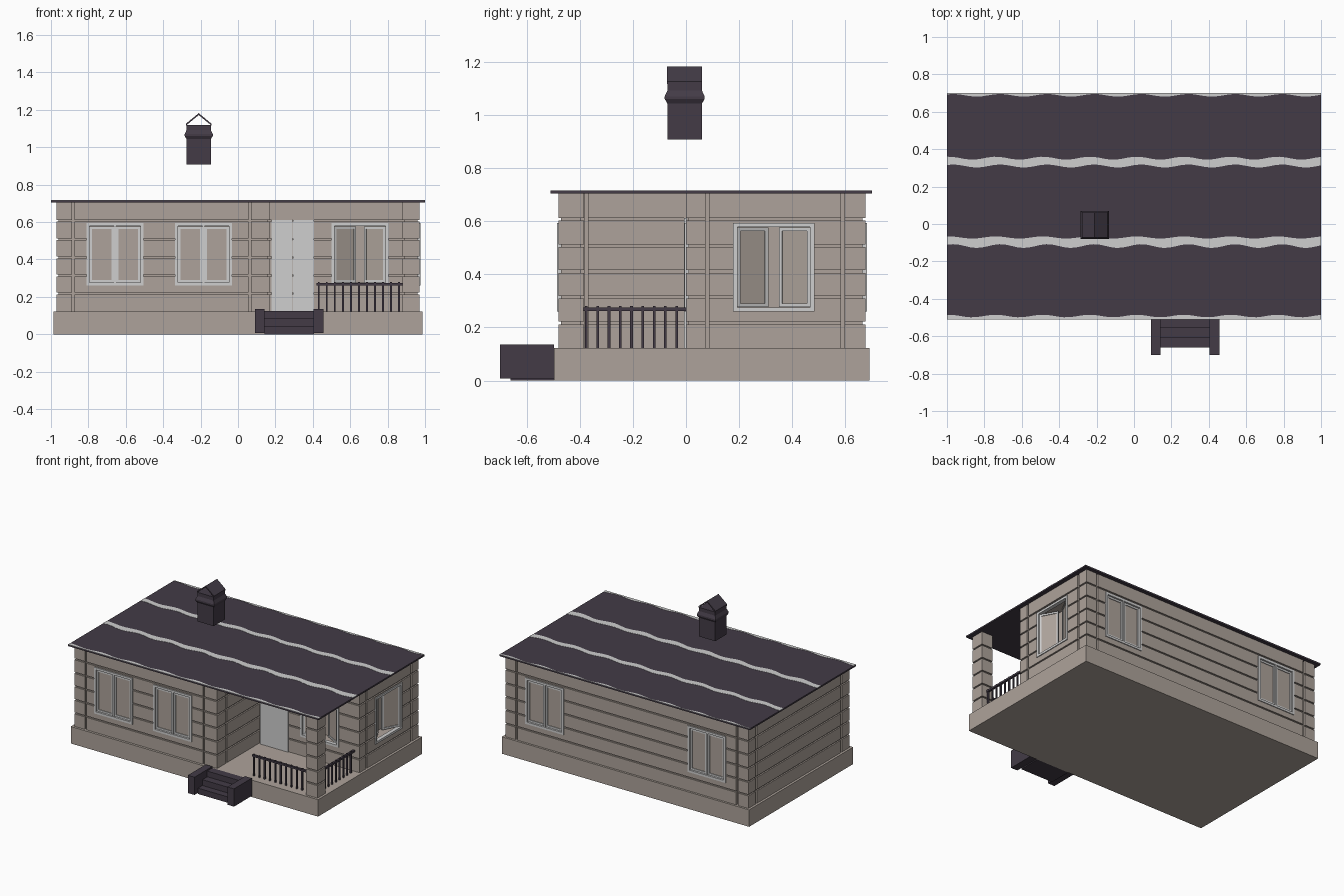
import bpy, bmesh, math
from mathutils import Matrix, Vector

if "Cube" in bpy.data.objects:
    bpy.data.objects.remove(bpy.data.objects["Cube"])


def material(name, rgb):
    m = bpy.data.materials.new(name)
    m.diffuse_color = (*rgb, 1)
    m.use_nodes = True
    m.node_tree.nodes["Principled BSDF"].inputs["Base Color"].default_value = m.diffuse_color
    return m


TAUPE = material("taupe_wall", (0.42, 0.365, 0.325))
DARK = material("dark_plum", (0.056, 0.044, 0.062))
WHITE = material("pale_grey", (0.62, 0.62, 0.62))
I = Matrix.Identity(4)


def box(bm, lo, hi, M=I):
    lo, hi = Vector(lo), Vector(hi)
    s = hi - lo
    T = M @ Matrix.Translation((lo + hi) / 2) @ Matrix.Diagonal((*s, 1))
    bmesh.ops.create_cube(bm, size=1, matrix=T)


def finish(bm, name, mat):
    bmesh.ops.recalc_face_normals(bm, faces=bm.faces)
    me = bpy.data.meshes.new(name)
    bm.to_mesh(me)
    bm.free()
    me.materials.append(mat)
    ob = bpy.data.objects.new(name, me)
    bpy.context.collection.objects.link(ob)
    return ob


def boxes(name, mat, items):
    bm = bmesh.new()
    for lo, hi in items:
        box(bm, lo, hi)
    return finish(bm, name, mat)


def loft(name, mat, rings):
    """Closed solid through rings of equal point count."""
    bm = bmesh.new()
    vs = [[bm.verts.new(p) for p in r] for r in rings]
    n = len(vs[0])
    for a, b in zip(vs, vs[1:]):
        for i in range(n):
            j = (i + 1) % n
            bm.faces.new((a[i], a[j], b[j], b[i]))
    bm.faces.new(vs[0][::-1])
    bm.faces.new(vs[-1])
    return finish(bm, name, mat)


# plank-clad walls: outline with vertical grooves, stacked with horizontal grooves
LEVELS = [0.12, 0.217, 0.314, 0.411, 0.508, 0.607, 0.708]
D, ND, NW, GAP = 0.010, 0.016, 0.007, 0.005


def clad(name, corners, notches):
    pts = [Vector(c) for c in corners]
    n = len(pts)
    outer, core = [], []
    for i, p in enumerate(pts):
        e0 = (p - pts[i - 1]).normalized()
        e1 = (pts[(i + 1) % n] - p).normalized()
        n0, n1 = Vector((-e0.y, e0.x)), Vector((-e1.y, e1.x))
        outer.append(p)
        core.append(p + D * (n0 + n1))
        for s in notches.get(i, []):
            for off, depth in ((-NW, 0), (-NW, ND), (NW, ND), (NW, 0)):
                q = p + e1 * (s + off)
                outer.append(q + n1 * depth)
                core.append(q + n1 * max(depth, D))
    rings = []
    for k, z in enumerate(LEVELS):
        if k == 0 or k == len(LEVELS) - 1:
            rings.append([(p.x, p.y, z) for p in outer])
        else:
            for src, dz in ((outer, -GAP), (core, -GAP), (core, GAP), (outer, GAP)):
                rings.append([(p.x, p.y, z + dz) for p in src])
    return loft(name, TAUPE, rings)


walls = clad("house_walls",
             [(-.97, -.48), (.17, -.48), (.17, 0), (.97, 0), (.97, .675), (-.97, .675)],
             {0: [.09, 1.032], 1: [.105], 3: [.08, .59], 4: [.09, 1.85], 5: [.09, 1.06]})
clad("porch_pillar", [(.88, -.48), (.97, -.48), (.97, -.385), (.88, -.385)], {})

# foundation and porch floor
boxes("foundation", TAUPE, [((-.987, -.497, 0), (.987, .69, .122))])

# windows: (x, y, rotation, sash opening angle)
WINDOWS = [(-.657, -.48, 0, 0), (-.185, -.48, 0, 0), (.652, 0, 0, 28),
           (.97, .33, 90, 28), (.655, .675, 180, 0), (-.64, .675, 180, 0)]
W, H, ZC = 0.153, 0.167, 0.427


def ring(bm, x0, x1, z0, z1, y0, y1, t, M):
    box(bm, (x0, y0, z0), (x1, y1, z0 + t), M)
    box(bm, (x0, y0, z1 - t), (x1, y1, z1), M)
    box(bm, (x0, y0, z0 + t), (x0 + t, y1, z1 - t), M)
    box(bm, (x1 - t, y0, z0 + t), (x1, y1, z1 - t), M)


cut, frame, glass = bmesh.new(), bmesh.new(), bmesh.new()
for x, y, rot, ang in WINDOWS:
    M = Matrix.Translation((x, y, ZC)) @ Matrix.Rotation(math.radians(rot), 4, 'Z')
    box(cut, (-W + .006, -.03, -H + .006), (W - .006, .1 if ang else .04, H - .006), M)
    ring(frame, -W, W, -H, H, -.006, .022, .016, M)
    if not ang:
        box(frame, (-.006, -.004, -H + .016), (.006, .02, H - .016), M)
    for s in (-1, 1):
        # each sash hangs on its outer edge and swings inward
        S = M @ Matrix.Translation((s * (W - .017), .004, 0)) @ Matrix.Rotation(math.radians(-s * ang), 4, 'Z')
        a, b = sorted((0, -s * .131))
        ring(frame, a, b, -H + .018, H - .018, 0, .014, .013, S)
        box(glass, (a + .012, .005, -H + .03), (b - .012, .009, H - .03), S)
cutter = finish(cut, "window_cutter", TAUPE)
cutter.hide_render = True
finish(frame, "window_frames", WHITE)
finish(glass, "window_panes", TAUPE)
mod = walls.modifiers.new("openings", 'BOOLEAN')
mod.object, mod.operation, mod.solver = cutter, 'DIFFERENCE', 'EXACT'
bpy.context.view_layer.objects.active = walls
bpy.ops.object.modifier_apply(modifier=mod.name)
bpy.data.objects.remove(cutter)

# double door
boxes("door", WHITE, [((.18, -.008, .122), (.291, .004, .612)),
                      ((.293, -.008, .122), (.405, .004, .612))])

# flat roof
boxes("roof", DARK, [((-1, -.51, .704), (1, .70, .715))])

# pale wavy bands across the roof
bm = bmesh.new()
N = 64
for y0, y1, w0, w1 in ((.31, .352, .008, .008), (-.118, -.072, .010, .006),
                       (-.51, -.492, 0, .007), (.688, .70, .007, 0)):
    rows = []
    for i in range(N + 1):
        x = -1 + 2 * i / N
        a = y0 + w0 * math.sin(x * 25 + .6)
        b = y1 + w1 * math.sin(x * 25 + 1.2)
        rows.append([bm.verts.new((x, p, z)) for p, z in
                     ((a, .7145), (b, .7145), (b, .7165), (a, .7165))])
    for r, q in zip(rows, rows[1:]):
        for k in range(4):
            m = (k + 1) % 4
            bm.faces.new((r[k], q[k], q[m], r[m]))
    bm.faces.new(rows[0])
    bm.faces.new(rows[-1][::-1])
finish(bm, "roof_bands", WHITE)

# chimney shaft with bulging collar
CX, CY = -.21, -.005


def square(r, z):
    return [(CX + sx * r, CY + sy * r, z) for sx, sy in ((-1, -1), (1, -1), (1, 1), (-1, 1))]


loft("chimney", DARK, [square(r, z) for r, z in
                       ((.065, .908), (.065, 1.043), (.075, 1.06), (.075, 1.07), (.065, 1.092), (.065, 1.118))])
# open gable cap
cap = [(-.068, 1.116), (0, 1.172), (.068, 1.116), (.068, 1.126), (0, 1.182), (-.068, 1.126)]
loft("chimney_cap", DARK, [[(CX + x, y, z) for x, z in cap] for y in (CY - .066, CY + .066)])

# entrance steps between cheek walls
boxes("step_cheeks", DARK, [((.09, -.70, .008), (.143, -.497, .136)),
                            ((.405, -.70, .008), (.458, -.497, .136))])
boxes("steps", DARK, [((.143, y, 0), (.405, -.497, z)) for y, z in
                      ((-.66, .042), (-.61, .084), (-.555, .125))])

# porch railings
items = [((.42, -.443, .262), (.88, -.427, .275)), ((.917, -.385, .262), (.933, 0, .275))]
posts = [(.432 + .0428 * i, -.435) for i in range(11)] + [(.925, -.375 + .0425 * i) for i in range(9)]
for x, y in posts:
    items.append(((x - .005, y - .005, .12), (x + .005, y + .005, .28)))
boxes("porch_railing", DARK, items)
